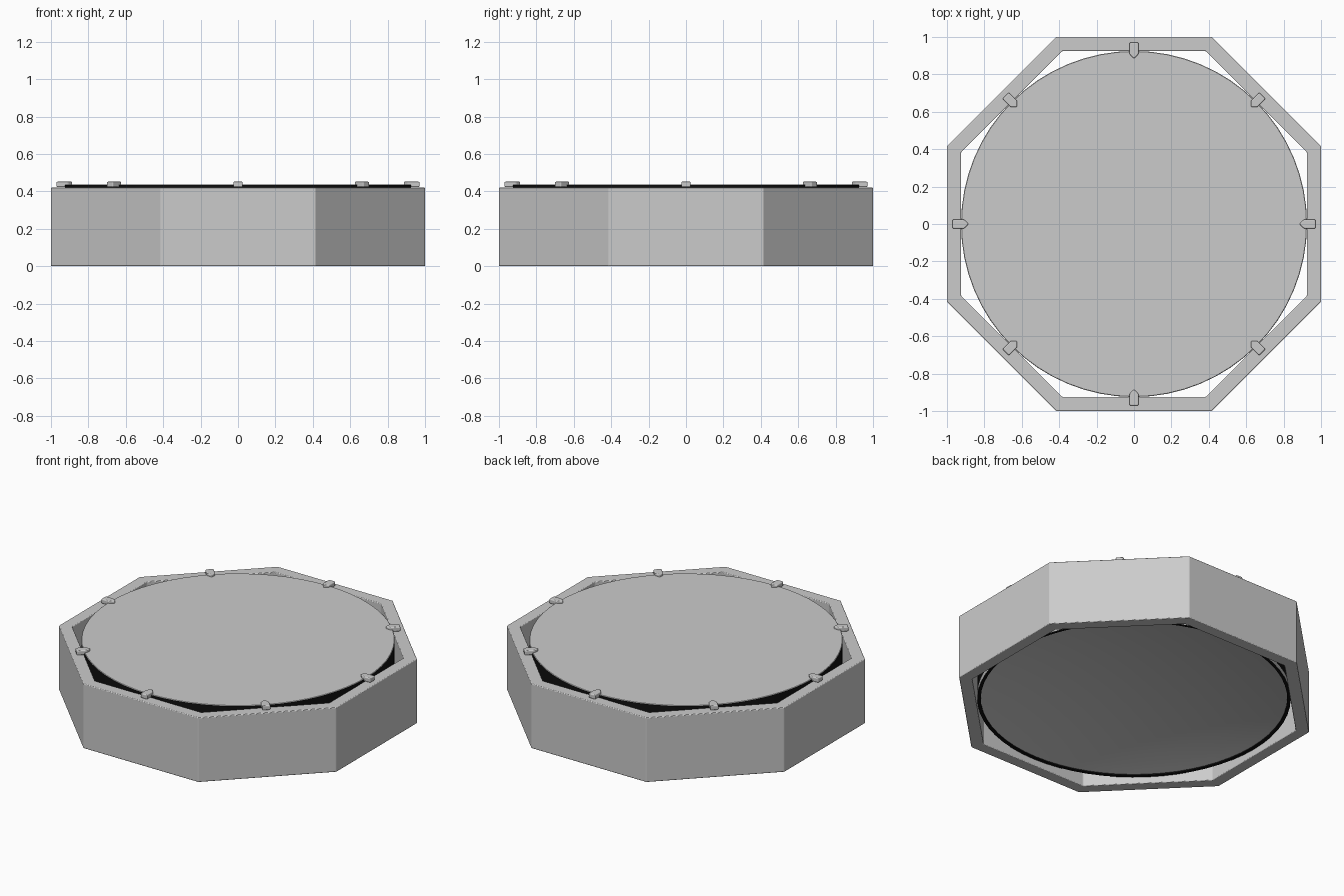
import bpy, bmesh
from math import pi, cos, sin

if "Cube" in bpy.data.objects:
    bpy.data.objects.remove(bpy.data.objects["Cube"])


def make(name, verts, faces):
    mesh = bpy.data.meshes.new(name)
    mesh.from_pydata(verts, [], faces)
    bm = bmesh.new()
    bm.from_mesh(mesh)
    bmesh.ops.remove_doubles(bm, verts=bm.verts, dist=1e-5)
    bmesh.ops.recalc_face_normals(bm, faces=bm.faces)
    bm.to_mesh(mesh)
    bm.free()
    obj = bpy.data.objects.new(name, mesh)
    bpy.context.collection.objects.link(obj)
    return obj


def smooth(obj):
    bpy.ops.object.select_all(action='DESELECT')
    obj.select_set(True)
    bpy.context.view_layer.objects.active = obj
    bpy.ops.object.shade_smooth_by_angle(angle=pi / 6)


def bevel(obj, width, segments):
    mod = obj.modifiers.new("soft_edges", 'BEVEL')
    mod.width = width
    mod.segments = segments


def revolve(name, rings, n, start=0.0, closed=False):
    """Spin (radius, z) rings round z: a closed loop, or capped at both ends."""
    m = len(rings)
    verts = [(r * cos(start + 2 * pi * i / n), r * sin(start + 2 * pi * i / n), z)
             for r, z in rings for i in range(n)]
    faces = [(k * n + i, k * n + (i + 1) % n,
              (k + 1) % m * n + (i + 1) % n, (k + 1) % m * n + i)
             for k in range(m if closed else m - 1) for i in range(n)]
    if not closed:
        faces += [tuple(range(n)), tuple(range((m - 1) * n, m * n))]
    return make(name, verts, faces)


# Octagonal frame with open centre
k = 1 / cos(pi / 8)
frame = revolve("octagonal_frame",
                [(k, 0), (k, 0.42), (0.925 * k, 0.42), (0.925 * k, 0)], 8, pi / 8, True)
bevel(frame, 0.005, 3)

# Thick round disc: flat top, black side, gently hollow underside
dish = [(0.905 * t, 0.05 + 0.10 * (1 - t * t)) for t in
        (1, 0.95, 0.9, 0.8, 0.7, 0.6, 0.5, 0.4, 0.3, 0.2, 0.1, 0.03)]
body = revolve("round_disc", [(0.922, 0.437), (0.925, 0.434), (0.925, 0.425),
                              (0.925, 0.07), (0.925, 0.042), (0.905, 0.042)] + dish, 64)
smooth(body)
grey = bpy.data.materials.new("grey")
grey.diffuse_color = (0.8, 0.8, 0.8, 1)
grey.use_nodes = True
grey.node_tree.nodes["Principled BSDF"].inputs["Base Color"].default_value = grey.diffuse_color
black = bpy.data.materials.new("black")
black.diffuse_color = (0.005, 0.005, 0.005, 1)
black.use_nodes = True
black.node_tree.nodes["Principled BSDF"].inputs["Base Color"].default_value = black.diffuse_color
body.data.materials.append(grey)
body.data.materials.append(black)
for f in body.data.polygons:
    r = (f.center.x ** 2 + f.center.y ** 2) ** 0.5
    wall = r > 0.92 and 0.07 < f.center.z < 0.43
    rim = 0.89 < r < 0.92 and f.center.z < 0.05
    if wall or rim:
        f.material_index = 1

# Eight pointed clips holding the disc
outline = [(0.97, -0.024), (0.97, 0.024), (0.908, 0.024), (0.884, 0), (0.908, -0.024)]
for i in range(8):
    a = i * pi / 4
    flat = [(x * cos(a) - y * sin(a), x * sin(a) + y * cos(a)) for x, y in outline]
    verts = [(x, y, z) for z in (0.422, 0.452) for x, y in flat]
    faces = [(0, 1, 2, 3, 4), (5, 6, 7, 8, 9)]
    faces += [(j, (j + 1) % 5, (j + 1) % 5 + 5, j + 5) for j in range(5)]
    bevel(make(f"clip_{i + 1}", verts, faces), 0.006, 3)
